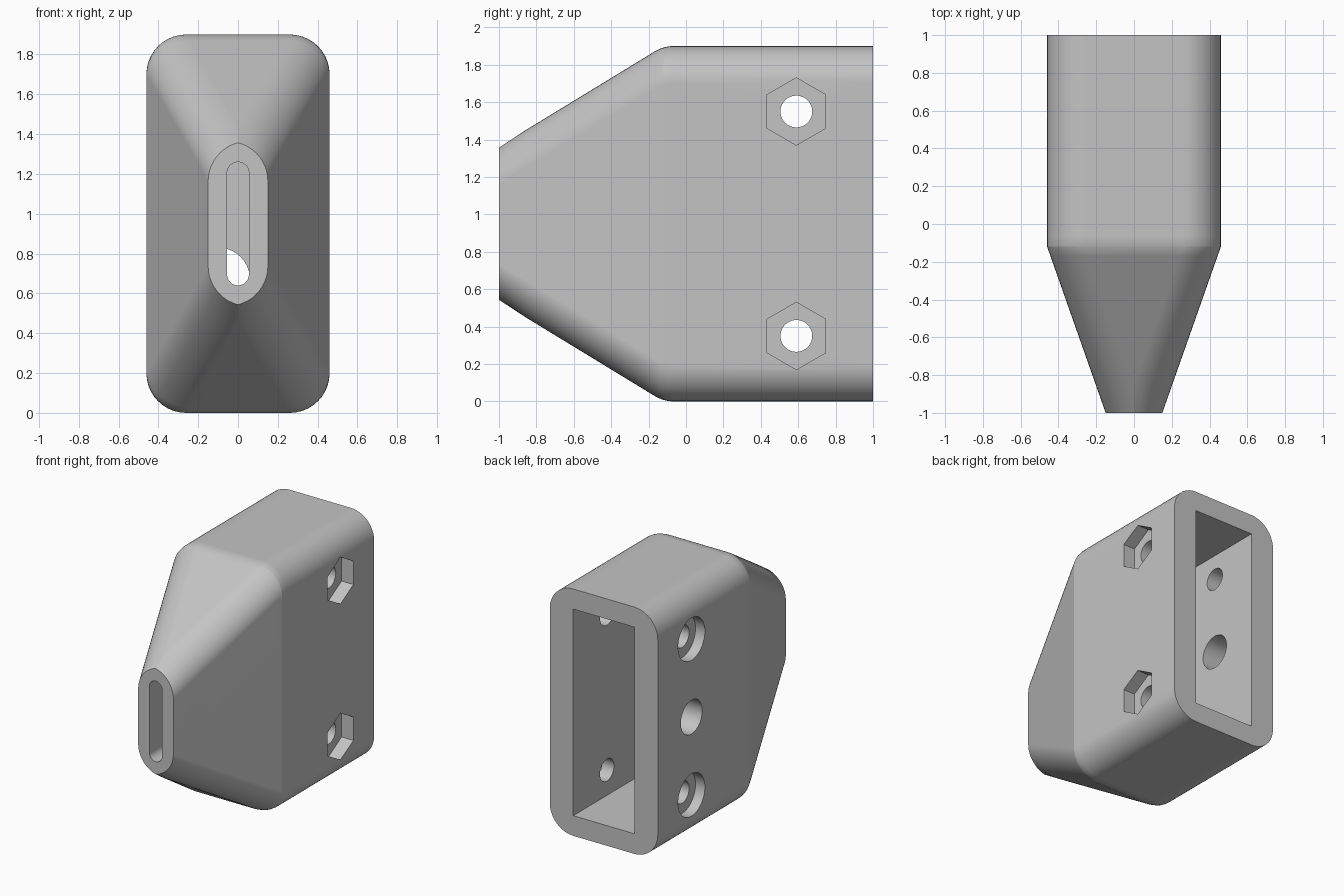
import bpy, bmesh, math
from mathutils import Vector

if "Cube" in bpy.data.objects:
    bpy.data.objects.remove(bpy.data.objects["Cube"])

grey = bpy.data.materials.new("plain grey")
grey.use_nodes = True
colour = (0.55, 0.55, 0.55, 1)
grey.diffuse_color = colour
grey.node_tree.nodes["Principled BSDF"].inputs["Base Color"].default_value = colour

MID = 0.95       # height of the symmetry plane
R = 0.2          # edge rounding
KINK = -0.12     # where the taper starts
BOLT_Y = 0.59


def loft(name, rings):
    """Skin a list of equal-length closed rings and cap both ends."""
    bm = bmesh.new()
    loops = [[bm.verts.new(p) for p in ring] for ring in rings]
    n = len(loops[0])
    for a, b in zip(loops, loops[1:]):
        for i in range(n):
            j = (i + 1) % n
            bm.faces.new((a[i], a[j], b[j], b[i]))
    bm.faces.new(loops[0])
    bm.faces.new(loops[-1])
    bmesh.ops.remove_doubles(bm, verts=bm.verts, dist=0.0005)
    bmesh.ops.recalc_face_normals(bm, faces=bm.faces)
    mesh = bpy.data.meshes.new(name)
    bm.to_mesh(mesh)
    bm.free()
    mesh.materials.append(grey)
    ob = bpy.data.objects.new(name, mesh)
    bpy.context.collection.objects.link(ob)
    return ob


def section(y, w, h, steps=10):
    """Rounded rectangle across the body; arcs meet in a point when narrow."""
    cx, cz = w - R, h - R
    end = math.acos(min(1, max(0, -cx / R)))
    quarter = [(max(0, cx + R * math.cos(end * i / steps)),
                cz + R * math.sin(end * i / steps)) for i in range(steps + 1)]
    ring = quarter + [(-x, z) for x, z in reversed(quarter)]
    ring += [(-x, -z) for x, z in quarter] + [(x, -z) for x, z in reversed(quarter)]
    return [Vector((x, y, MID + z)) for x, z in ring]


# Body: straight sleeve, rounded shoulder, then tapered nose
def half_width(y):
    return 0.46 - max(0, KINK - y) * 0.31 / 0.88


slope = math.atan(0.61)
tangent = R * math.tan(slope / 2)
stations = [(1, 0.95)]
for i in range(7):
    a = slope * i / 6
    stations.append((KINK + tangent - R * math.sin(a), 0.95 - R + R * math.cos(a)))
stations.append((KINK, 0.95 - R + math.sqrt(R * R - tangent * tangent)))
for y in (-0.858, -1):
    stations.append((y, 0.95 - 0.61 * (KINK - y)))
stations.sort(reverse=True)
body = loft("tapered_sleeve", [section(y, half_width(y), h) for y, h in stations])


def cut(points, axis, start, end):
    """Subtract a prism whose outline is extruded along x or y."""
    def place(u, v, d):
        return Vector((d, u, v)) if axis == "x" else Vector((u, d, v))
    tool = loft("cutter", [[place(u, v, d) for u, v in points] for d in (start, end)])
    tool.hide_render = True
    mod = body.modifiers.new("cut", "BOOLEAN")
    mod.operation, mod.solver, mod.object = "DIFFERENCE", "EXACT", tool
    bpy.context.view_layer.objects.active = body
    bpy.ops.object.modifier_apply(modifier=mod.name)
    bpy.data.objects.remove(tool)


def circle(u, v, r, n=40):
    return [(u + r * math.sin(math.tau * i / n), v + r * math.cos(math.tau * i / n))
            for i in range(n)]


# Rectangular socket open at the back
cut([(-0.26, 0.155), (0.26, 0.155), (0.26, 1.745), (-0.26, 1.745)], "y", -0.1, 1.2)

# Slot in the nose, and the round passage joining it to the socket
slot = [(0.055 * math.cos(math.pi * i / 12 + turn),
         MID + side * 0.255 + 0.055 * math.sin(math.pi * i / 12 + turn))
        for side, turn in ((1, 0), (-1, math.pi)) for i in range(13)]
cut(slot, "y", -1.2, -0.5)
cut(circle(-0.1, 0.67, 0.16), "y", -0.52, 0)

# Bolt holes with round recesses on the right and hexagonal ones on the left
for z in (MID - 0.6, MID + 0.6):
    cut(circle(BOLT_Y, z, 0.085), "x", -0.7, 0.7)
    cut(circle(BOLT_Y, z, 0.163), "x", -0.7, -0.38)
    cut(circle(BOLT_Y, z, 0.18, 6), "x", 0.36, 0.7)

# Single hole through the right wall
cut(circle(BOLT_Y, MID, 0.13), "x", -0.7, 0)

# Smooth the roundings but keep the folds crisp
bpy.ops.object.select_all(action="DESELECT")
body.select_set(True)
bpy.context.view_layer.objects.active = body
bpy.ops.object.shade_smooth_by_angle(angle=math.radians(16))
weighted = body.modifiers.new("even shading", "WEIGHTED_NORMAL")
weighted.keep_sharp = True
